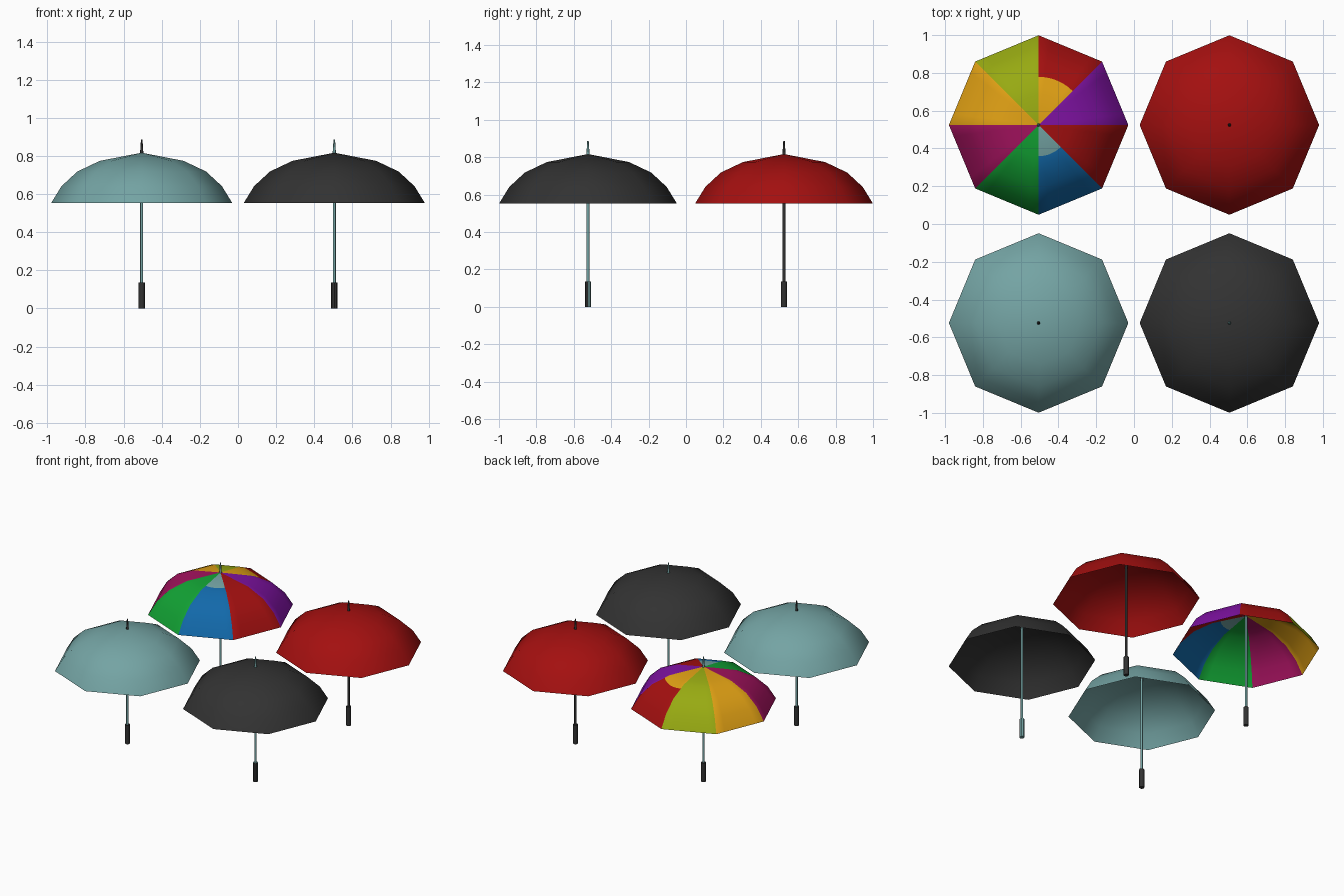
import bpy, bmesh, math

if "Cube" in bpy.data.objects:
    bpy.data.objects.remove(bpy.data.objects["Cube"])

COLOURS = {
    "teal": (.175, .37, .37), "red": (.37, .005, .005), "charcoal": (.032, .032, .032),
    "orange": (.74, .35, .007), "blue": (.006, .14, .40), "green": (.006, .36, .034),
    "lime": (.31, .40, .006), "magenta": (.36, .006, .11), "purple": (.21, .006, .36),
}
MATS = {}
for cname, rgb in COLOURS.items():
    MATS[cname] = bpy.data.materials.new(cname)
    MATS[cname].diffuse_color = (*rgb, 1)

# canopy section: (radius at the ribs, height)
PROFILE = [(0, .817), (.22, .774), (.338, .718), (.421, .641), (.475, .553)]
HALF = math.pi / 8


def height(r):
    for (r0, z0), (r1, z1) in zip(PROFILE, PROFILE[1:]):
        if r <= r1 + 1e-6:
            return z0 + (z1 - z0) * (r - r0) / (r1 - r0)
    return PROFILE[-1][1]


def make_object(name, bm, loc, colours):
    me = bpy.data.meshes.new(name)
    bm.to_mesh(me)
    bm.free()
    for c in colours:
        me.materials.append(MATS[c])
    ob = bpy.data.objects.new(name, me)
    ob.location = (*loc, 0)
    bpy.context.collection.objects.link(ob)
    return ob


def canopy(name, loc, colours, pick=None, arcs=(), sub=1):
    """Eight-panel open shell; arcs are extra rings that are round in plan."""
    rings = sorted([(r, False) for r, z in PROFILE[1:]] + [(r, True) for r in arcs])
    n = 8 * sub
    bm = bmesh.new()
    apex = bm.verts.new((0, 0, PROFILE[0][1]))
    rows = []
    for r, is_arc in rings:
        row = []
        for i in range(n):
            a = 2 * math.pi * i / n
            bulge = math.cos((i % sub) / sub * 2 * HALF - HALF) / math.cos(HALF)
            rib = r * bulge if is_arc else r      # matching radius at the ribs
            d = rib / bulge
            row.append(bm.verts.new((d * math.cos(a), d * math.sin(a), height(rib))))
        rows.append(row)
    for i in range(n):
        j = (i + 1) % n
        f = bm.faces.new((apex, rows[0][i], rows[0][j]))
        faces = [(f, 0)]
        for k in range(len(rows) - 1):
            a, b = rows[k], rows[k + 1]
            faces.append((bm.faces.new((a[i], b[i], b[j], a[j])), rings[k + 1][0]))
        for f, outer in faces:
            f.smooth = True
            if pick:
                f.material_index = colours.index(pick(i // sub, outer))
    return make_object(name, bm, loc, colours)


def rod(name, loc, z0, z1, r0, r1, colours, rule=None):
    bm = bmesh.new()
    bmesh.ops.create_cone(bm, cap_ends=True, segments=8, radius1=r0, radius2=r1, depth=z1 - z0)
    bmesh.ops.translate(bm, verts=bm.verts, vec=(0, 0, (z0 + z1) / 2))
    bm.normal_update()
    for f in bm.faces:
        f.smooth = abs(f.normal.z) < .5 and rule is None
        if rule:
            f.material_index = rule(f.normal)
    return make_object(name, bm, loc, colours)


# panels of the striped canopy, counter-clockwise from +x
PANELS = ["purple", "red", "lime", "orange", "magenta", "green", "blue", "red"]


def striped(panel, outer):
    if panel == 1 and outer < .26:
        return "orange"
    if panel == 6 and outer < .17:
        return "teal"
    return PANELS[panel]


X, Y = .505, .524
UMBRELLAS = [  # name, place, canopy, shaft, tip
    ("teal", (-X, -Y), "teal", "teal", "charcoal"),
    ("charcoal", (X, -Y), "charcoal", "teal", "teal"),
    ("red", (X, Y), "red", "charcoal", "charcoal"),
    ("striped", (-X, Y), None, "teal", "teal"),
]
for name, loc, cloth, shaft, tip in UMBRELLAS:
    if cloth:
        canopy(name + "_canopy", loc, [cloth])
    else:
        canopy(name + "_canopy", loc, list(COLOURS), striped, arcs=(.165, .255), sub=6)
    rod(name + "_shaft", loc, .12, .815, .008, .008, [shaft])
    rod(name + "_tip", loc, .81, .886, .009, .004, [tip])
    # the charcoal umbrella has a two-tone handle
    if name == "charcoal":
        rod(name + "_handle", loc, 0, .135, .0165, .0165, ["teal", "charcoal"],
            lambda n: int(n.y < -.3))
    else:
        rod(name + "_handle", loc, 0, .135, .0165, .0165, ["charcoal"])

for m in bpy.data.materials:
    if m.users and not m.is_grease_pencil:
        m.use_nodes = True
        m.node_tree.nodes["Principled BSDF"].inputs["Base Color"].default_value = m.diffuse_color
